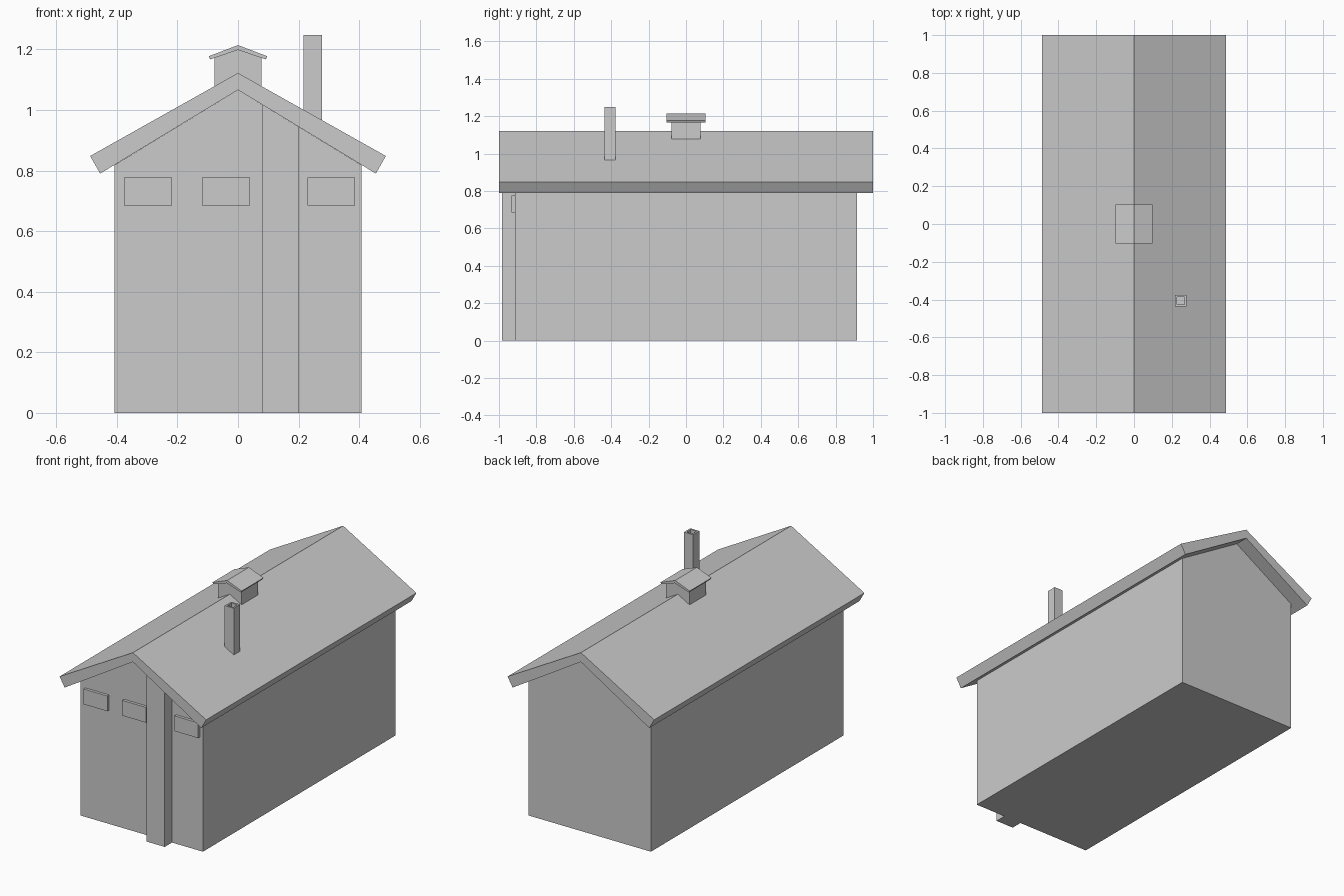
import bpy, bmesh

if "Cube" in bpy.data.objects:
    bpy.data.objects.remove(bpy.data.objects["Cube"])

ROOF_IN = lambda x: 1.066 - 0.608 * abs(x)    # underside of main roof
ROOF_OUT = lambda x: 1.122 - 0.563 * abs(x)   # top of main roof


def prism(name, profile, y0, y1):
    """Extrude an x/z outline along y."""
    bm = bmesh.new()
    face = bm.faces.new([bm.verts.new((x, y0, z)) for x, z in profile])
    ext = bmesh.ops.extrude_face_region(bm, geom=[face])
    verts = [g for g in ext["geom"] if isinstance(g, bmesh.types.BMVert)]
    bmesh.ops.translate(bm, verts=verts, vec=(0, y1 - y0, 0))
    bmesh.ops.recalc_face_normals(bm, faces=bm.faces)
    mesh = bpy.data.meshes.new(name)
    bm.to_mesh(mesh)
    bm.free()
    obj = bpy.data.objects.new(name, mesh)
    bpy.context.collection.objects.link(obj)
    return obj


def rect(x0, x1, z0, z1):
    return [(x0, z0), (x1, z0), (x1, z1), (x0, z1)]


def chevron(top, inner, eave_out, eave_in):
    """Bent roof outline, mirrored over x = 0."""
    (xo, zo), (xi, zi) = eave_out, eave_in
    return [(-xo, zo), (0, top), (xo, zo), (xi, zi), (0, inner), (-xi, zi)]


# Walls with gables
w = 0.407
prism("walls", [(-w, 0), (w, 0), (w, ROOF_IN(w)), (0, ROOF_IN(0)), (-w, ROOF_IN(w))],
      -0.915, 0.915)

# Main roof
prism("roof", chevron(1.122, 1.066, (0.488, 0.848), (0.455, 0.79)), -1, 1)

# Front pillar with top cut to the roof slope
prism("front_pillar", [(0.081, 0), (0.201, 0), (0.201, ROOF_IN(0.201)), (0.081, ROOF_IN(0.081))],
      -0.984, -0.915)

# Front windows
for i, x in enumerate((-0.297, -0.04, 0.308)):
    prism(f"window_{i + 1}", rect(x - 0.079, x + 0.079, 0.685, 0.777), -0.932, -0.915)

# Cupola on the ridge
c = 0.078
prism("cupola_base", [(-c, ROOF_OUT(c)), (0, ROOF_OUT(0)), (c, ROOF_OUT(c)),
                      (c, 1.172), (0, 1.198), (-c, 1.172)], -c, c)
prism("cupola_roof", chevron(1.214, 1.198, (0.097, 1.177), (0.092, 1.167)), -0.104, 0.104)

# Hollow chimney: square tube made of an outer block minus a flue
cx, cy, r, flue = 0.247, -0.406, 0.03, 0.02
base = [(cx - r, ROOF_OUT(cx - r)), (cx - r, 1.248), (cx + r, 1.248), (cx + r, ROOF_OUT(cx + r))]
chimney = prism("chimney", base, cy - r, cy + r)
cutter = prism("flue_cutter", rect(cx - flue, cx + flue, 1.02, 1.4), cy - flue, cy + flue)
cutter.hide_render = True
cutter.hide_viewport = True
mod = chimney.modifiers.new("flue", 'BOOLEAN')
mod.object = cutter
mod.operation = 'DIFFERENCE'
mod.solver = 'EXACT'
